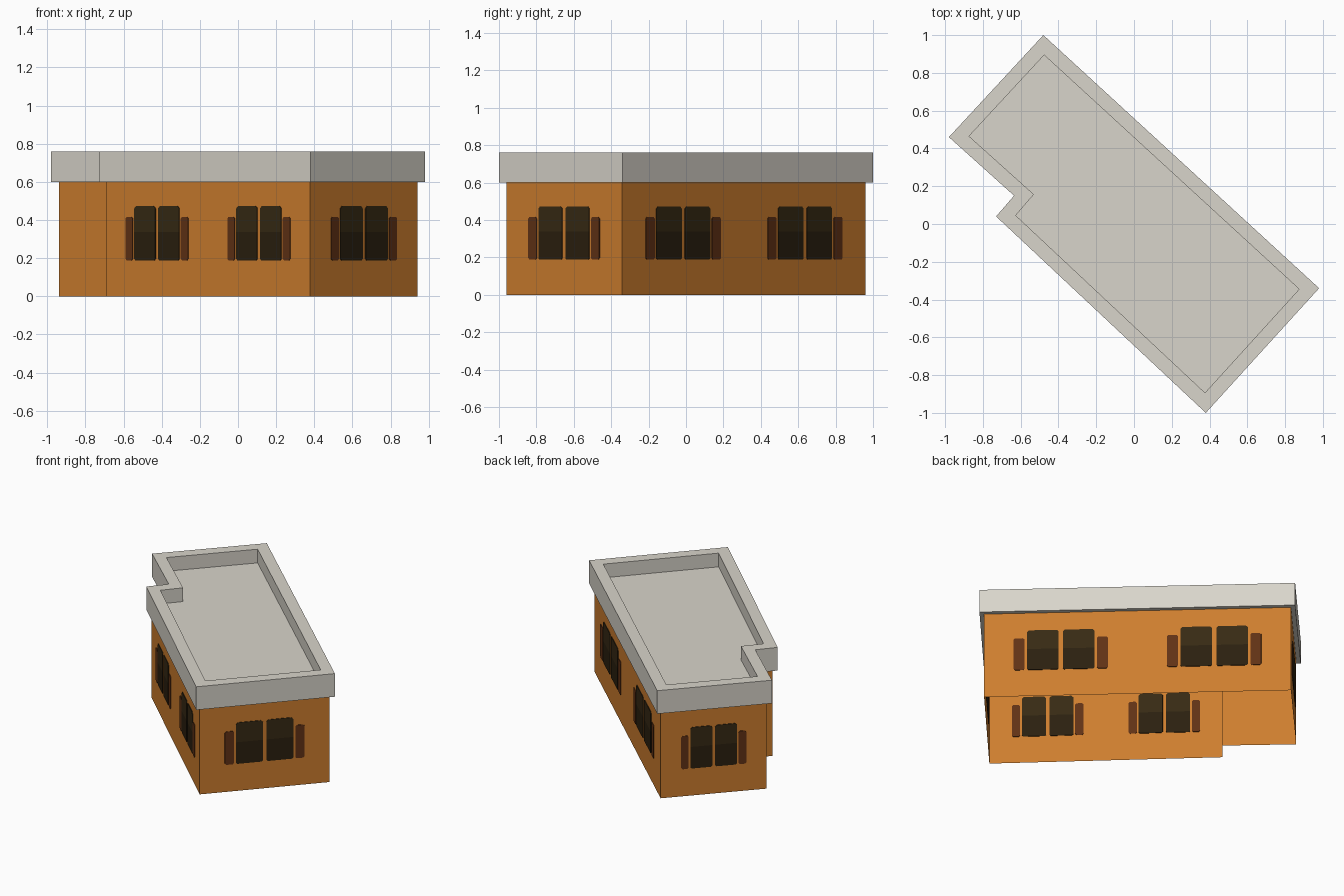
import bpy, bmesh
from mathutils import Vector

if "Cube" in bpy.data.objects:
    bpy.data.objects.remove(bpy.data.objects["Cube"])


def srgb(r, g, b):
    lin = lambda c: c / 12.92 if c <= 0.04045 else ((c + 0.055) / 1.055) ** 2.4
    return tuple(lin(c / 255) for c in (r, g, b)) + (1.0,)


def material(name, rgb):
    m = bpy.data.materials.new(name)
    m.diffuse_color = srgb(*rgb)
    m.use_nodes = True
    m.node_tree.nodes["Principled BSDF"].inputs["Base Color"].default_value = m.diffuse_color
    return m


ORANGE = material("orange wall", (206, 126, 46))
GREY = material("pale grey roof", (217, 213, 203))
GLASS_TOP = material("dark glass upper", (55, 42, 20))
GLASS_LOW = material("dark glass lower", (43, 32, 15))
SHUTTER = material("brown shutter", (97, 50, 21))

# Roof outline, counter-clockwise from the front corner
OUTLINE = [Vector(p) for p in ((0.38, -1.0), (0.98, -0.34), (-0.48, 1.0),
                               (-0.98, 0.46), (-0.635, 0.15), (-0.73, 0.04))]
WALL_TOP, ROOF_TOP, DECK = 0.60, 0.76, 0.665


def inset(points, d):
    """Move every edge of a counter-clockwise outline inward by d."""
    out = []
    for i, p in enumerate(points):
        a = (p - points[i - 1]).normalized()
        b = (points[(i + 1) % len(points)] - p).normalized()
        na, nb = Vector((-a.y, a.x)), Vector((-b.y, b.x))
        out.append(p + (na + nb) * d / (1 + na.dot(nb)))
    return out


def finish(bm, name, mat):
    bmesh.ops.recalc_face_normals(bm, faces=bm.faces)
    me = bpy.data.meshes.new(name)
    bm.to_mesh(me)
    bm.free()
    me.materials.append(mat)
    ob = bpy.data.objects.new(name, me)
    bpy.context.collection.objects.link(ob)
    return ob


def loft(rings, name, mat, caps):
    """Join stacked (outline, height) rings into a shell."""
    bm = bmesh.new()
    loops = [[bm.verts.new((p.x, p.y, z)) for p in pts] for pts, z in rings]
    n = len(loops[0])
    for lo, hi in zip(loops, loops[1:]):
        for i in range(n):
            j = (i + 1) % n
            bm.faces.new((lo[i], lo[j], hi[j], hi[i]))
    if caps:
        bm.faces.new(loops[0][::-1])
        bm.faces.new(loops[-1])
    return finish(bm, name, mat)


# Walls (open underneath) and roof slab with sunken deck
walls = inset(OUTLINE, 0.028)
rim = inset(OUTLINE, 0.075)
loft([(walls, 0), (walls, WALL_TOP)], "walls", ORANGE, False)
loft([(OUTLINE, WALL_TOP), (OUTLINE, ROOF_TOP), (rim, ROOF_TOP), (rim, DECK)],
     "roof", GREY, True)


def plate(name, start, along, u0, u1, z0, z1, mat, cut_low, cut_high):
    """Thin chamfered plate through a wall, so it shows on both sides."""
    normal = Vector((along.y, -along.x)) * 0.004
    l, h = cut_low, cut_high
    shape = [(u0 + l, z0), (u1 - l, z0), (u1, z0 + l), (u1, z1 - h),
             (u1 - h, z1), (u0 + h, z1), (u0, z1 - h), (u0, z0 + l)]
    bm = bmesh.new()
    verts = []
    for u, z in shape:
        p = start + along * u - normal
        verts.append(bm.verts.new((p.x, p.y, z)))
    face = bm.faces.new(verts)
    ext = bmesh.ops.extrude_face_region(bm, geom=[face])
    moved = [v for v in ext["geom"] if isinstance(v, bmesh.types.BMVert)]
    bmesh.ops.translate(bm, verts=moved, vec=(normal.x * 2, normal.y * 2, 0))
    bmesh.ops.remove_doubles(bm, verts=bm.verts, dist=1e-5)
    finish(bm, name, mat)


# Windows: each wall is split in equal bays, one shuttered pair per bay
BAYS = {0: ("right_end", 1), 1: ("back", 2), 2: ("left_end", 1), 5: ("front", 2)}
for i, (side, count) in BAYS.items():
    a, b = walls[i], walls[(i + 1) % len(walls)]
    along = (b - a).normalized()
    bay = (b - a).length / count
    for k in range(count):
        mid = a + along * bay * (k + 0.5)
        for s, hand in ((-1, "first"), (1, "second")):
            tag = f"{side}_{k + 1}_{hand}"
            p0, p1 = sorted((s * 0.014 * bay, s * 0.220 * bay))
            s0, s1 = sorted((s * 0.236 * bay, s * 0.307 * bay))
            plate("lower_glass_" + tag, mid, along, p0, p1, 0.188, 0.338,
                  GLASS_LOW, 0.008, 0)
            plate("upper_glass_" + tag, mid, along, p0, p1, 0.338, 0.473,
                  GLASS_TOP, 0, 0.012)
            plate("shutter_" + tag, mid, along, s0, s1, 0.188, 0.417,
                  SHUTTER, 0.009, 0.009)
